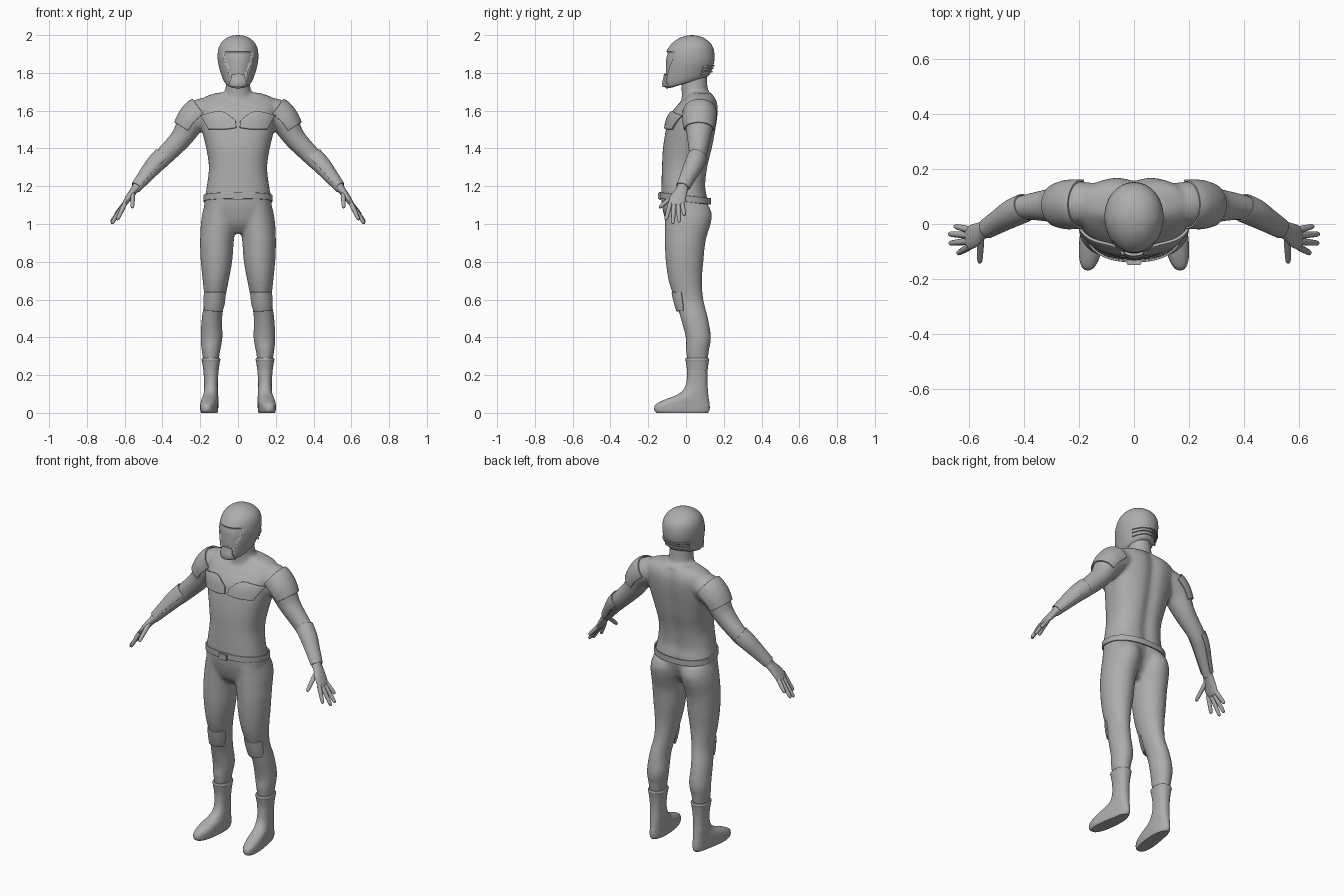
import bpy, bmesh, math
from mathutils import Vector
from mathutils.bvhtree import BVHTree

grey = bpy.data.materials.new("suit_grey")
grey.diffuse_color = (0.42, 0.42, 0.42, 1)


def ring(z, cx, rx, front, back):
    """Horizontal ring given by its front and back y."""
    return (cx, (front + back) / 2, z, rx, (back - front) / 2)


def spline(rows, n):
    """Smooth curve through rows of numbers."""
    out = []
    for i in range(len(rows) - 1):
        p0, p1, p2, p3 = (rows[max(i - 1, 0)], rows[i], rows[i + 1],
                          rows[min(i + 2, len(rows) - 1)])
        for k in range(n):
            t = k / n
            out.append([0.5 * (2 * b + (c - a) * t + (2 * a - 5 * b + 4 * c - d) * t * t
                               + (3 * b - a - 3 * c + d) * t ** 3)
                        for a, b, c, d in zip(p0, p1, p2, p3)])
    return out + [list(rows[-1])]


def loft(bm, rings, flat=True, p=2.0, segs=40, n=5, side=1, warp=None, arc=None, caps=True):
    """Skin over rings (x, y, z, radius a, radius b); arc = (middle, half range)."""
    rows = spline(rings, n)
    pos = [Vector(r[:3]) for r in rows]
    grid = []
    for i, r in enumerate(rows):
        t = Vector((0, 0, 1))
        if not flat:
            t = (pos[min(i + 1, len(pos) - 1)] - pos[max(i - 1, 0)]).normalized()
        b = Vector((0, 1, 0))
        b = (b - t * b.dot(t)).normalized()
        a = b.cross(t)
        line = []
        for k in range(segs + (1 if arc else 0)):
            th = 2 * math.pi * k / segs
            if arc:
                th = arc[0] + arc[1] * (2 * k / segs - 1)
            c, s = math.cos(th), math.sin(th)
            c, s = (math.copysign(abs(v) ** (2 / p), v) for v in (c, s))
            v = pos[i] + a * c * max(r[3], 0.001) + b * s * max(r[4], 0.001)
            if warp:
                v = warp(v)
            line.append(bm.verts.new((v.x * side, v.y, v.z)))
        grid.append(line)
    m = len(grid[0])
    for lo, hi in zip(grid, grid[1:]):
        for k in range(m - (1 if arc else 0)):
            q = (k + 1) % m
            f = [lo[k], lo[q], hi[q], hi[k]]
            bm.faces.new(f if side > 0 else f[::-1])
    if caps and not arc:
        ends = [grid[0][::-1], grid[-1]]
        for f in ends:
            bm.faces.new(f if side > 0 else f[::-1])


def finish(bm, name, mirror=False, thick=0, voxel=0, smooth=0):
    me = bpy.data.meshes.new(name)
    bm.to_mesh(me)
    bm.free()
    me.materials.append(grey)
    ob = bpy.data.objects.new(name, me)
    bpy.context.collection.objects.link(ob)
    if thick:
        m = ob.modifiers.new("thickness", 'SOLIDIFY')
        m.thickness, m.offset = thick, 1
        m = ob.modifiers.new("edge", 'BEVEL')
        m.width, m.segments, m.angle_limit = thick * 0.35, 2, math.radians(50)
    if mirror:
        ob.modifiers.new("mirror", 'MIRROR').use_mirror_merge = False
    if voxel:
        ob.modifiers.new("fuse", 'REMESH').voxel_size = voxel
        m = ob.modifiers.new("soften", 'SMOOTH')
        m.factor, m.iterations = 0.5, smooth
    return ob


def part(name, rings, mirror=False, thick=0, **kw):
    bm = bmesh.new()
    loft(bm, rings, **kw)
    return finish(bm, name, mirror, thick)


def plate(name, bvh, top, bottom, thick, mirror=False):
    """Armour plate laid on the front of a surface between two x,z edges."""
    bm = bmesh.new()
    tops, bots = spline(top, 8), spline(bottom, 8)
    rows = []
    for j in range(9):
        row = []
        for (x1, z1), (x0, z0) in zip(tops, bots):
            x, z = x0 + (x1 - x0) * j / 8, z0 + (z1 - z0) * j / 8
            hit = bvh.ray_cast(Vector((x, -1, z)), Vector((0, 1, 0)))[0]
            row.append(bm.verts.new(hit or (x, 0, z)))
        rows.append(row)
    for lo, hi in zip(rows, rows[1:]):
        for k in range(len(lo) - 1):
            bm.faces.new((lo[k], lo[k + 1], hi[k + 1], hi[k]))
    finish(bm, name, mirror, thick)


# body: torso, neck, legs and arms fused into one skin
def spine(v):
    if v.y > 0.05 and v.z < 1.68:
        v.y -= 0.016 * math.exp(-(v.x / 0.035) ** 2)
    return v


torso = [ring(*r) for r in (
    (0.95, 0, 0.05, -0.06, 0.05), (1.0, 0, 0.14, -0.10, 0.09), (1.07, 0, 0.175, -0.122, 0.115),
    (1.13, 0, 0.176, -0.13, 0.118), (1.2, 0, 0.165, -0.13, 0.107), (1.3, 0, 0.154, -0.127, 0.118),
    (1.4, 0, 0.168, -0.122, 0.142), (1.5, 0, 0.192, -0.106, 0.16), (1.57, 0, 0.202, -0.088, 0.17),
    (1.63, 0, 0.205, -0.045, 0.17), (1.67, 0, 0.18, -0.005, 0.155), (1.695, 0, 0.11, 0.01, 0.13))]
neck = [ring(*r) for r in ((1.62, 0, 0.10, -0.03, 0.14), (1.68, 0, 0.08, -0.022, 0.13),
                           (1.72, 0, 0.066, -0.025, 0.115), (1.82, 0, 0.06, -0.03, 0.11))]
leg = [ring(*r) for r in (
    (0.25, 0.143, 0.036, 0.01, 0.11), (0.33, 0.143, 0.049, 0.0, 0.122), (0.4, 0.14, 0.058, -0.002, 0.132),
    (0.5, 0.138, 0.054, -0.028, 0.117), (0.6, 0.124, 0.055, -0.06, 0.092), (0.7, 0.118, 0.069, -0.092, 0.085),
    (0.8, 0.114, 0.083, -0.107, 0.092), (0.9, 0.112, 0.089, -0.112, 0.102), (0.95, 0.108, 0.091, -0.112, 0.115),
    (1.0, 0.103, 0.094, -0.112, 0.13), (1.05, 0.098, 0.092, -0.112, 0.137), (1.1, 0.09, 0.088, -0.115, 0.12))]
arm = [(0.15, 0.075, 1.60, 0.068, 0.075), (0.2, 0.074, 1.585, 0.078, 0.08), (0.245, 0.07, 1.545, 0.074, 0.079),
       (0.30, 0.068, 1.455, 0.058, 0.062), (0.395, 0.06, 1.355, 0.05, 0.046), (0.44, 0.04, 1.31, 0.046, 0.045),
       (0.49, 0.01, 1.25, 0.037, 0.037), (0.535, -0.017, 1.195, 0.028, 0.031), (0.55, -0.025, 1.175, 0.024, 0.03)]
bm = bmesh.new()
loft(bm, torso, p=2.4, segs=64, warp=spine)
chest_bvh = BVHTree.FromBMesh(bm)
loft(bm, neck)
for s in (1, -1):
    loft(bm, leg, side=s)
    loft(bm, arm, flat=False, side=s)
finish(bm, "body", voxel=0.009, smooth=8)

# armour on chest, shoulders, forearms and knees
plate("chest_plates", chest_bvh, [(0.012, 1.545), (0.085, 1.592), (0.192, 1.575)],
      [(0.008, 1.508), (0.07, 1.5), (0.15, 1.5)], 0.012, mirror=True)
part("shoulder_pads", [(0.19, 0.072, 1.595, 0.076, 0.081), (0.215, 0.072, 1.575, 0.08, 0.081),
                       (0.245, 0.07, 1.545, 0.074, 0.08), (0.275, 0.069, 1.5, 0.065, 0.071)],
     True, 0.009, flat=False, arc=(math.pi, 1.75))
part("forearm_guards", [arm[4], arm[5], arm[6], arm[7]], True, 0.006, flat=False, arc=(math.pi, 1.9))
part("knee_pads", [ring(*r) for r in ((0.54, 0.13, 0.044, -0.042, 0.06), (0.57, 0.127, 0.052, -0.052, 0.08),
                                      (0.61, 0.124, 0.055, -0.062, 0.085), (0.64, 0.122, 0.056, -0.068, 0.085))],
     True, 0.009, arc=(-math.pi / 2, 1.15))


# belt and buckle
def belt_tilt(v):
    v.z -= 0.12 * v.y
    return v


part("belt", [ring(z, 0, 0.175, -0.131, 0.125) for z in (1.118, 1.152)], thick=0.008, p=2.4, segs=64,
     warp=belt_tilt, caps=False)
bm = bmesh.new()
bmesh.ops.create_cube(bm, size=1)
bmesh.ops.scale(bm, vec=(0.056, 0.022, 0.042), verts=bm.verts)
bmesh.ops.translate(bm, vec=(0, -0.138, 1.148), verts=bm.verts)
bmesh.ops.bevel(bm, geom=bm.edges[:], offset=0.005, segments=2, affect='EDGES')
finish(bm, "buckle")


# boots, toes turned slightly out
def toe_out(v):
    if v.z < 0.13 and v.y < 0.04:
        k = (0.04 - v.y) * min(1, (0.13 - v.z) / 0.04)
        v.x = 0.145 + (v.x - 0.145) * (1 + 0.9 * k) + 0.12 * k
    return v


part("boots", [ring(*r) for r in (
    (0.0, 0.143, 0.036, -0.155, 0.115), (0.012, 0.143, 0.04, -0.167, 0.124), (0.03, 0.143, 0.041, -0.168, 0.126),
    (0.045, 0.143, 0.041, -0.16, 0.125), (0.06, 0.143, 0.041, -0.135, 0.123), (0.075, 0.143, 0.04, -0.10, 0.12),
    (0.095, 0.143, 0.038, -0.05, 0.118), (0.12, 0.143, 0.037, -0.016, 0.116), (0.16, 0.143, 0.036, 0.002, 0.113),
    (0.22, 0.143, 0.04, 0.006, 0.114), (0.27, 0.143, 0.047, -0.001, 0.12), (0.282, 0.143, 0.05, -0.004, 0.123),
    (0.29, 0.143, 0.047, -0.001, 0.12))], True, p=2.3, warp=toe_out)

# hands
bm = bmesh.new()
loft(bm, [(0.533, -0.016, 1.198, 0.024, 0.03), (0.555, -0.026, 1.172, 0.02, 0.034),
          (0.58, -0.042, 1.138, 0.017, 0.043), (0.602, -0.052, 1.104, 0.013, 0.042),
          (0.607, -0.053, 1.096, 0.006, 0.036)], flat=False, segs=24)
fingers = [((0.598, -0.083, 1.11), (0.64, -0.107, 1.02)), ((0.602, -0.063, 1.105), (0.67, -0.07, 1.0)),
           ((0.602, -0.041, 1.105), (0.673, -0.036, 1.008)), ((0.598, -0.021, 1.11), (0.652, -0.008, 1.045)),
           ((0.556, -0.05, 1.165), (0.56, -0.143, 1.085))]
for base, tip in fingers:
    a, d = Vector(base), Vector(tip) - Vector(base)
    loft(bm, [(*(a + d * t), r, r) for t, r in ((0, 0.012), (0.3, 0.0125), (0.6, 0.011), (0.85, 0.01),
                                                (0.96, 0.007), (1, 0.001))], flat=False, segs=12, n=2)
finish(bm, "hands", mirror=True)


# helmet with sunken visor and sloping lower edge
def step(x):
    x = max(0, min(1, x))
    return x * x * (3 - 2 * x)


def face(v):
    v.x *= 1 + 0.9 * min(0, v.y - 0.02)
    if v.y < 0:
        half = 0.04 + 0.04 * step((v.z - 1.77) / 0.12)
        v.y += 0.012 * step((half - abs(v.x)) / 0.012) * step((1.915 - v.z) / 0.012) * step((v.z - 1.77) / 0.04)
    v.z += 0.3 * v.y * step((1.87 - v.z) / 0.12)
    return v


shell = [ring(*r) for r in (
    (1.745, 0, 0.055, -0.075, 0.10), (1.75, 0, 0.07, -0.105, 0.122), (1.77, 0, 0.083, -0.116, 0.133),
    (1.81, 0, 0.096, -0.119, 0.141), (1.85, 0, 0.105, -0.118, 0.148), (1.89, 0, 0.108, -0.113, 0.151),
    (1.93, 0, 0.103, -0.095, 0.145), (1.96, 0, 0.088, -0.07, 0.127), (1.983, 0, 0.063, -0.037, 0.098),
    (1.996, 0, 0.034, 0.0, 0.064), (2.0, 0, 0.002, 0.03, 0.034))]
bm = bmesh.new()
loft(bm, shell, p=2.1, segs=96, n=7, warp=face)
face_bvh = BVHTree.FromBMesh(bm)
finish(bm, "helmet")
plate("mouth_guard", face_bvh, [(-0.03, 1.79), (0, 1.797), (0.03, 1.79)],
      [(-0.045, 1.732), (0, 1.727), (0.045, 1.732)], 0.01)
for i, z in enumerate((1.765, 1.79, 1.815)):
    part("neck_vent_%d" % (i + 1), [ring(h, 0, 0.088 + 0.005 * i, -0.115, 0.132 + 0.006 * i) for h in (z, z + 0.014)],
         thick=0.008, arc=(math.pi / 2, 1.0), warp=face, p=2.1)

# bake modifiers and shade smooth with crisp edges
for ob in bpy.context.collection.objects:
    ob.select_set(True)
    bpy.context.view_layer.objects.active = ob
bpy.ops.object.convert(target='MESH')
for ob in bpy.context.selected_objects:
    if not ob.data.materials:
        ob.data.materials.append(grey)
bpy.ops.object.shade_smooth_by_angle(angle=math.radians(40))
